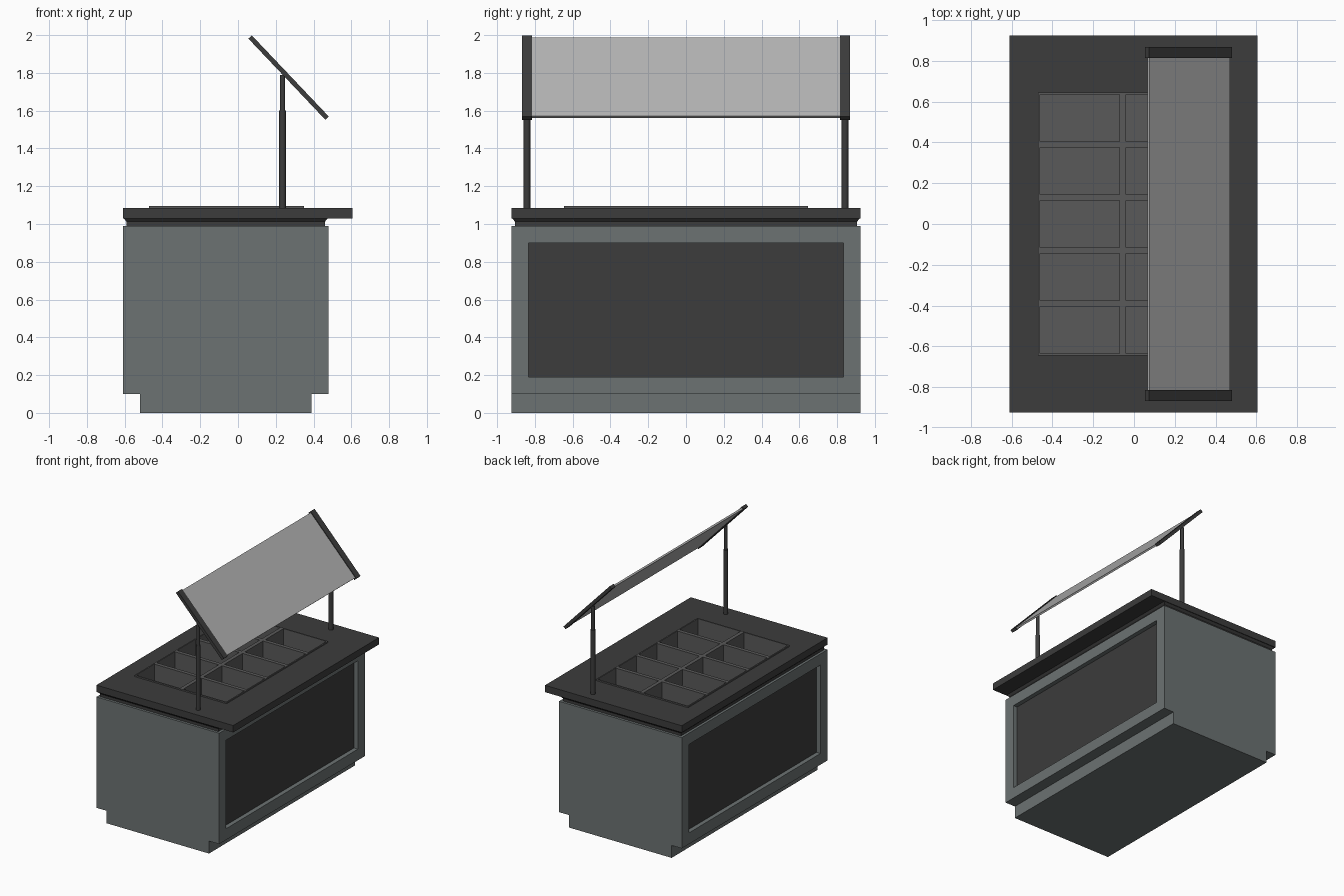
import bpy, bmesh, math
from mathutils import Matrix

if "Cube" in bpy.data.objects:
    bpy.data.objects.remove(bpy.data.objects["Cube"])


def material(name, rgb):
    m = bpy.data.materials.new(name)
    m.diffuse_color = (*rgb, 1)
    m.use_nodes = True
    m.node_tree.nodes["Principled BSDF"].inputs["Base Color"].default_value = m.diffuse_color
    return m


BODY = material("grey_laminate", (0.15, 0.17, 0.17))
DARK = material("dark_trim", (0.045, 0.045, 0.045))
PAN = material("pan_grey", (0.10, 0.10, 0.10))
GLASS = material("pale_guard", (0.45, 0.45, 0.45))


def finish(name, bm, mat):
    bmesh.ops.recalc_face_normals(bm, faces=bm.faces)
    me = bpy.data.meshes.new(name)
    bm.to_mesh(me)
    bm.free()
    ob = bpy.data.objects.new(name, me)
    bpy.context.collection.objects.link(ob)
    if mat:
        me.materials.append(mat)
    return ob


def add_box(bm, x, y, z):
    m = Matrix.Translation([(a + b) / 2 for a, b in (x, y, z)])
    m @= Matrix.Diagonal((x[1] - x[0], y[1] - y[0], z[1] - z[0], 1))
    bmesh.ops.create_cube(bm, size=1, matrix=m)


def boxes(name, items, mat):
    bm = bmesh.new()
    for it in items:
        add_box(bm, *it)
    return finish(name, bm, mat)


def cut(ob, items):
    cutter = boxes("cutter", items, None)
    cutter.hide_render = True
    mod = ob.modifiers.new("cut", 'BOOLEAN')
    mod.operation, mod.object, mod.solver = 'DIFFERENCE', cutter, 'EXACT'
    dg = bpy.context.evaluated_depsgraph_get()
    me = bpy.data.meshes.new_from_object(ob.evaluated_get(dg))
    ob.modifiers.clear()
    ob.data = me
    bpy.data.objects.remove(cutter)


opening = ((-0.47, 0.35), (-0.645, 0.645), (0.94, 1.2))

# Cabinet: side profile with toe kicks, extruded along y
profile = [(-0.52, 0), (0.39, 0), (0.39, 0.10), (0.48, 0.10),
           (0.48, 0.99), (-0.61, 0.99), (-0.61, 0.10), (-0.52, 0.10)]
bm = bmesh.new()
face = bm.faces.new([bm.verts.new((x, -0.925, z)) for x, z in profile])
ext = bmesh.ops.extrude_face_region(bm, geom=[face])
bmesh.ops.translate(bm, vec=(0, 1.85, 0),
                    verts=[v for v in ext["geom"] if isinstance(v, bmesh.types.BMVert)])
cabinet = finish("cabinet", bm, BODY)
py, pz = (-0.835, 0.835), (0.19, 0.90)
cut(cabinet, [((0.44, 0.6), py, pz), ((-0.7, -0.57), py, pz), opening])

# Dark recessed panels on both long sides
boxes("service_panel", [((-0.575, -0.567), py, pz)], DARK)
boxes("guest_panel", [((0.437, 0.445), py, pz)], DARK)

# Recessed neck with a flared top under the counter
bm = bmesh.new()
rings = []
for x0, x1, y, z in ((-0.59, 0.46, 0.905, 0.99), (-0.59, 0.46, 0.905, 1.012),
                     (-0.605, 0.475, 0.92, 1.03)):
    rings.append([bm.verts.new(p) for p in ((x0, -y, z), (x1, -y, z), (x1, y, z), (x0, y, z))])
for a, b in zip(rings, rings[1:]):
    for i in range(4):
        j = (i + 1) % 4
        bm.faces.new((a[i], a[j], b[j], b[i]))
bm.faces.new(rings[0])
bm.faces.new(rings[-1])
neck = finish("counter_neck", bm, DARK)
cut(neck, [opening])

# Overhanging countertop with opening
counter = boxes("countertop", [((-0.61, 0.605), (-0.925, 0.925), (1.03, 1.085))], DARK)
cut(counter, [opening])

# Food pan tray with two columns of five wells
tray = boxes("pan_tray", [((-0.47, 0.35), (-0.645, 0.645), (0.94, 1.095))], PAN)
wells = []
for x in ((-0.46, -0.07), (-0.04, 0.34)):
    for i in range(-2, 3):
        wells.append((x, (i * 0.26 - 0.115, i * 0.26 + 0.115), (0.955, 1.2)))
cut(tray, wells)

# Guard posts: thicker lower tube with a slimmer upper tube
for side, label in ((-1, "front"), (1, "back")):
    bm = bmesh.new()
    for r, z0, z1 in ((0.018, 1.08, 1.6), (0.014, 1.6, 1.79)):
        bmesh.ops.create_cone(bm, cap_ends=True, segments=16, radius1=r, radius2=r, depth=z1 - z0,
                              matrix=Matrix.Translation((0.236, side * 0.842, (z0 + z1) / 2)))
    post = finish(label + "_guard_post", bm, DARK)
    for p in post.data.polygons:
        p.use_smooth = len(p.vertices) == 4
    post.data.set_sharp_from_angle(angle=math.radians(40))


# Tilted guard pane and its end clamps
def tilted(name, length, y, thick, mat):
    ob = boxes(name, [((-length / 2, length / 2), y, (-thick / 2, thick / 2))], mat)
    ob.location = (0.268, 0, 1.775)
    ob.rotation_euler = (0, math.radians(46.5), 0)


tilted("guard_pane", 0.575, (-0.83, 0.83), 0.014, GLASS)
tilted("front_guard_clamp", 0.593, (-0.867, -0.815), 0.025, DARK)
tilted("back_guard_clamp", 0.593, (0.815, 0.867), 0.025, DARK)
